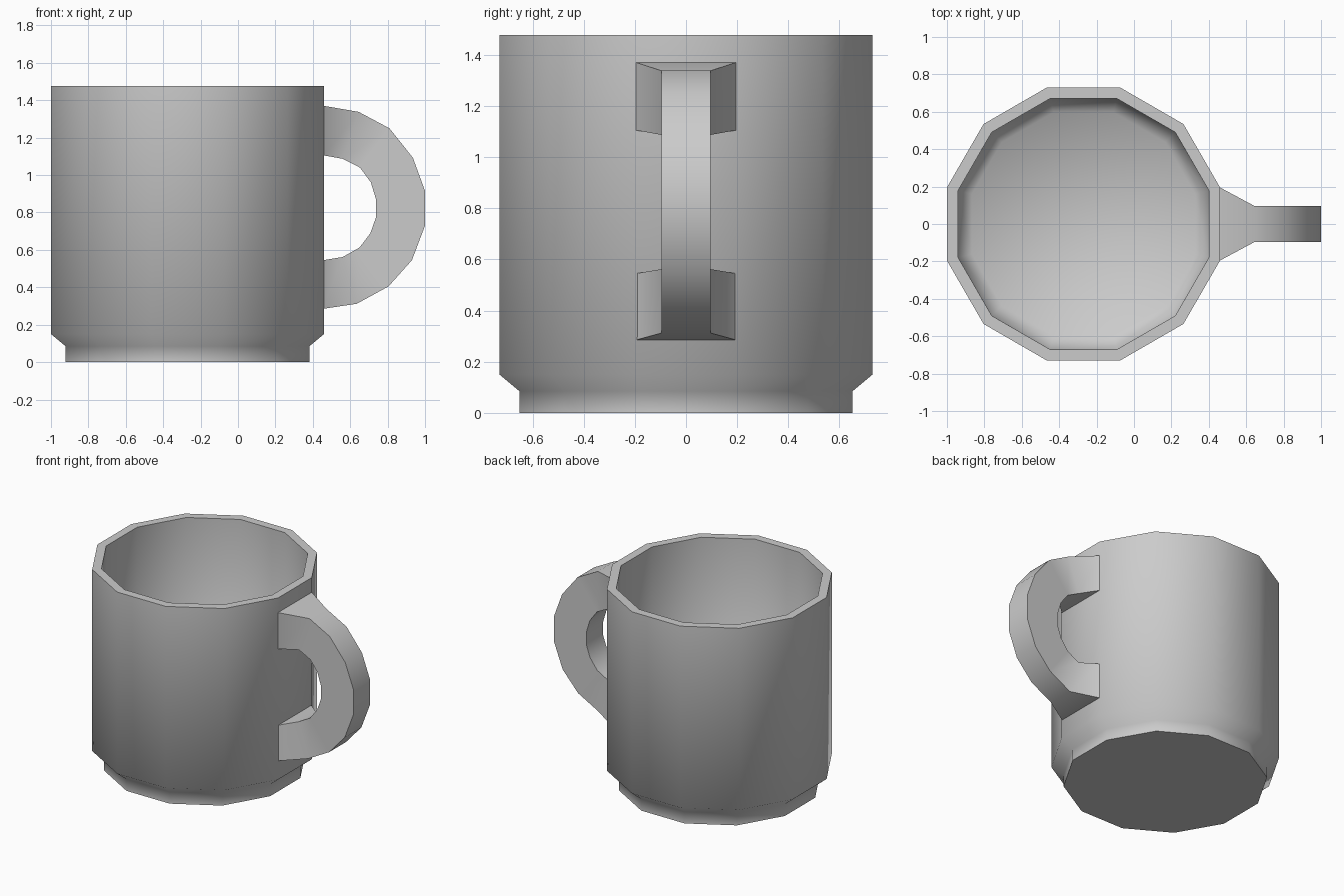
import bpy, bmesh, math

if "Cube" in bpy.data.objects:
    bpy.data.objects.remove(bpy.data.objects["Cube"])

CUP_X = -0.27
SIDES = 12


def finish(name, bm):
    bmesh.ops.recalc_face_normals(bm, faces=bm.faces)
    mesh = bpy.data.meshes.new(name)
    bm.to_mesh(mesh)
    bm.free()
    obj = bpy.data.objects.new(name, mesh)
    bpy.context.collection.objects.link(obj)
    bpy.ops.object.select_all(action='DESELECT')
    obj.select_set(True)
    bpy.context.view_layer.objects.active = obj
    bpy.ops.object.shade_smooth_by_angle(angle=math.radians(52))
    return obj


def bridge(bm, rings):
    for a, b in zip(rings, rings[1:]):
        n = len(a)
        for i in range(n):
            j = (i + 1) % n
            bm.faces.new((a[i], a[j], b[j], b[i]))


# Cup body: twelve-sided shell, profile given as (distance to flat, height)
profile = [(0.652, 0), (0.652, 0.085), (0.73, 0.15), (0.73, 1.477),
           (0.67, 1.477), (0.668, 0.19), (0.597, 0.12)]
bm = bmesh.new()
rings = []
for flat, z in profile:
    r = flat / math.cos(math.pi / SIDES)
    angles = [2 * math.pi * (i + 0.5) / SIDES for i in range(SIDES)]
    rings.append([bm.verts.new((CUP_X + r * math.cos(a), r * math.sin(a), z))
                  for a in angles])
bridge(bm, rings)
bm.faces.new(rings[0])
bm.faces.new(rings[-1])
finish("cup_body", bm)

# Handle: rectangular section swept along a D, flared where it meets the cup
outer = [(0.46, 1.37), (0.645, 1.338), (0.81, 1.25), (0.935, 1.093), (1.0, 0.915),
         (1.0, 0.73), (0.93, 0.545), (0.805, 0.405), (0.635, 0.312), (0.455, 0.285)]
inner = [(0.46, 1.105), (0.56, 1.087), (0.652, 1.04), (0.71, 0.962), (0.738, 0.87),
         (0.738, 0.775), (0.708, 0.69), (0.65, 0.613), (0.56, 0.562), (0.455, 0.545)]
bm = bmesh.new()
rings = []
for k, (o, i) in enumerate(zip(outer, inner)):
    w = 0.195 if k in (0, len(outer) - 1) else 0.096
    rings.append([bm.verts.new((p[0], y, p[1]))
                  for p, y in ((o, -w), (o, w), (i, w), (i, -w))])
bridge(bm, rings)
finish("handle", bm)
